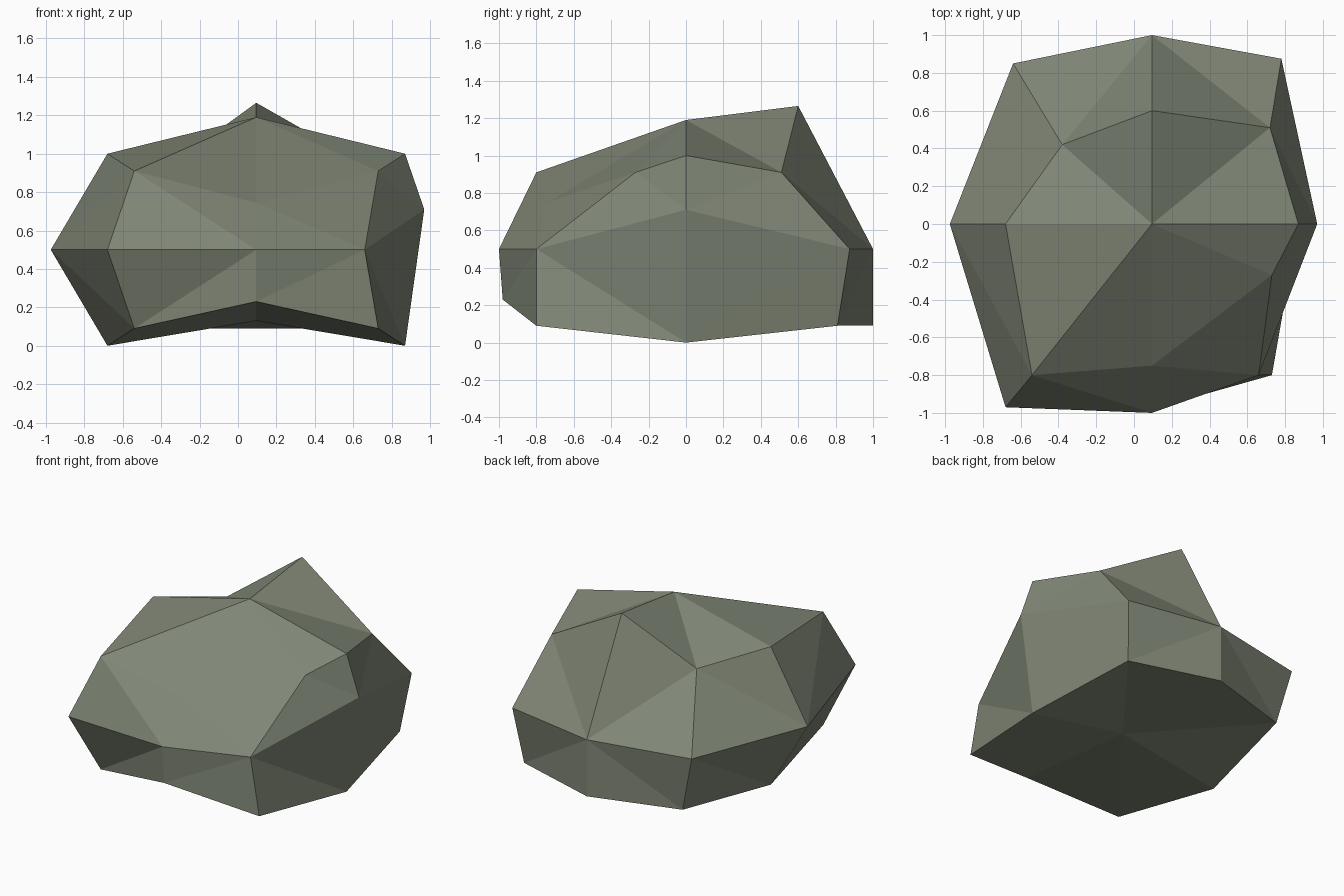
import bpy, bmesh

if "Cube" in bpy.data.objects:
    bpy.data.objects.remove(bpy.data.objects["Cube"])

# Rock: a cube split into a 3x3x3 lattice, rounded by rule, then chipped and dented
CX, CZ = 0.095, 0.5
RADII = {3: (0.635, 0.81, 0.41),    # cube corners
         2: (0.775, 0.97, 0.50),    # edge middles
         1: (1.0, 1.0, 0.50)}       # face middles

# Lattice points that were knocked away from the rounded shape
DENTS = {
    (0, -1, 1): (0.095, -0.75, 0.745),   # front brow
    (1, -1, 1): (0.73, -0.27, 0.91),     # chipped front right shoulder
    (-1, 1, 1): (-0.38, 0.42, 0.92),     # chipped back left shoulder
    (1, 1, 1): (0.72, 0.51, 0.91),       # chipped back right shoulder
    (0, 0, 1): (0.095, 0, 1.19),         # crown
    (0, 1, 1): (0.095, 0.6, 1.265),      # peak
    (1, -1, 0): (0.66, -0.80, 0.5),
    (-1, 0, 0): (-0.975, 0, 0.5),
    (1, 0, 0): (0.97, 0, 0.71),
    (-1, 1, 0): (-0.64, 0.85, 0.5),
    (1, 1, 0): (0.78, 0.875, 0.5),
    (0, -1, -1): (0.095, -0.98, 0.23),   # front undercut
    (0, 1, -1): (0.095, 1.0, 0.09),
    (0, 0, -1): (0.095, 0, 0.13),        # hollow underside
}

bm = bmesh.new()
bmesh.ops.create_cube(bm, size=2)
bmesh.ops.subdivide_edges(bm, edges=bm.edges[:], cuts=1, use_grid_fill=True)
for v in bm.verts:
    key = tuple(round(c) for c in v.co)
    rx, ry, rz = RADII[sum(map(abs, key))]
    i, j, k = key
    v.co = DENTS.get(key, (CX + rx * i, ry * j, CZ + rz * k))
    if key in ((-1, -1, 1), (-1, -1, -1), (1, -1, -1)):
        v.co.y = -0.80

# Crease uneven quads along their shorter diagonal
bmesh.ops.triangulate(bm, faces=bm.faces[:], quad_method='SHORT_EDGE')
bmesh.ops.recalc_face_normals(bm, faces=bm.faces[:])

mesh = bpy.data.meshes.new("rock")
bm.to_mesh(mesh)
bm.free()

stone = bpy.data.materials.new("grey green stone")
stone.diffuse_color = (0.215, 0.24, 0.18, 1)
stone.use_nodes = True
stone.node_tree.nodes["Principled BSDF"].inputs["Base Color"].default_value = stone.diffuse_color
mesh.materials.append(stone)
bpy.context.collection.objects.link(bpy.data.objects.new("rock", mesh))
